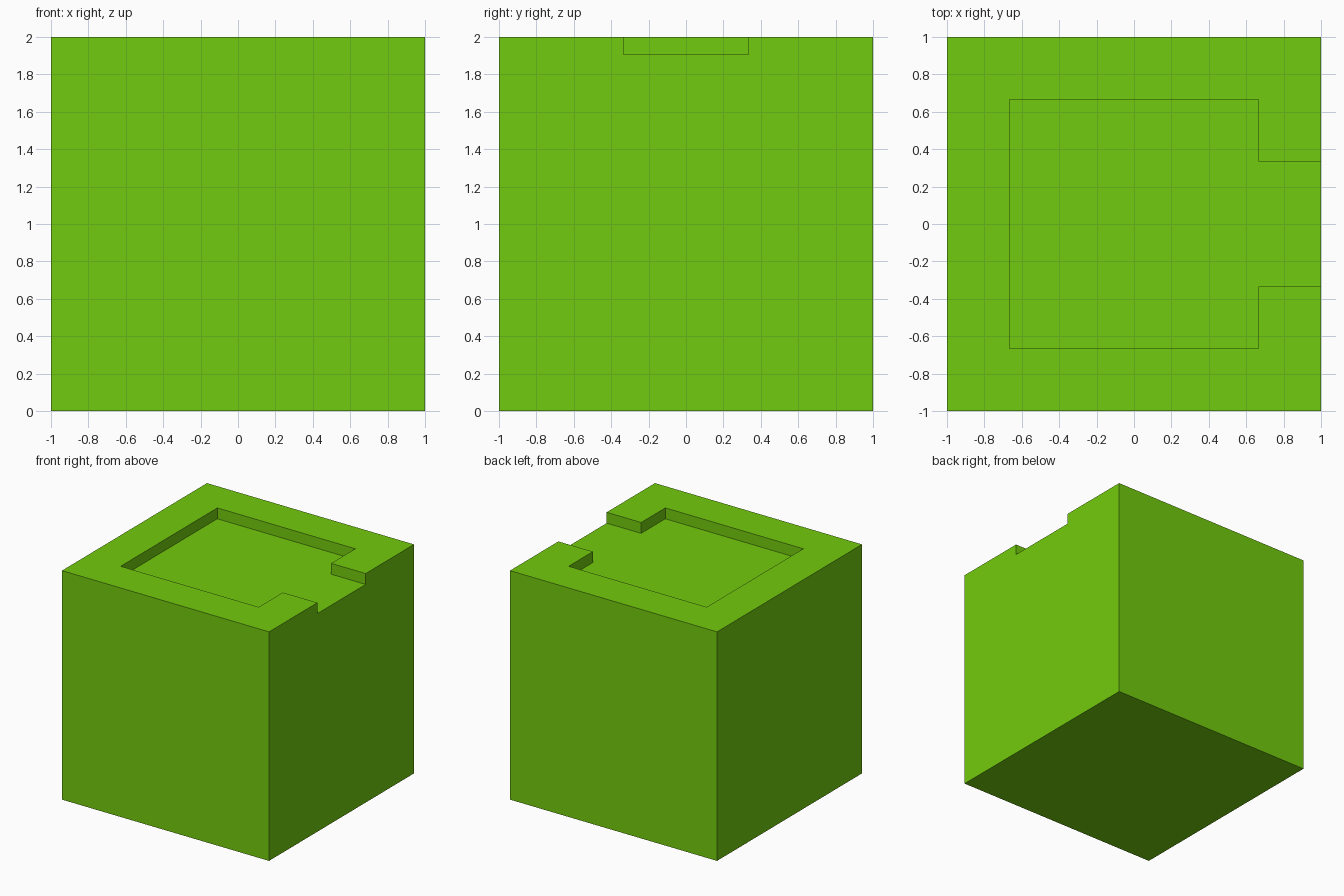
import bpy
import bmesh

default = bpy.data.objects.get("Cube")
if default:
    bpy.data.objects.remove(default, do_unlink=True)

SIZE = 2.0
HALF = SIZE / 2
FLOOR = 1.905     # height of the recessed floor
WELL = 2 / 3      # half width of the square recess
GAP = 1 / 3       # half width of the side opening
OVER = 0.3        # how far the cutter pokes past the block

# Leaf green material
green = bpy.data.materials.new("leaf green")
green.use_nodes = True
color = (0.171, 0.597, 0.0044, 1)
green.diffuse_color = color
green.node_tree.nodes["Principled BSDF"].inputs["Base Color"].default_value = color


def prism(name, outline, bottom, top):
    """Extrude a counter-clockwise outline straight up."""
    bm = bmesh.new()
    face = bm.faces.new([bm.verts.new((x, y, bottom)) for x, y in outline])
    extruded = bmesh.ops.extrude_face_region(bm, geom=[face], use_keep_orig=True)
    verts = [v for v in extruded["geom"] if isinstance(v, bmesh.types.BMVert)]
    bmesh.ops.translate(bm, verts=verts, vec=(0, 0, top - bottom))
    bmesh.ops.recalc_face_normals(bm, faces=bm.faces)
    mesh = bpy.data.meshes.new(name)
    bm.to_mesh(mesh)
    bm.free()
    mesh.materials.append(green)
    obj = bpy.data.objects.new(name, mesh)
    bpy.context.collection.objects.link(obj)
    return obj


# Solid cube block
square = [(-HALF, -HALF), (HALF, -HALF), (HALF, HALF), (-HALF, HALF)]
block = prism("block", square, 0, SIZE)

# Recess: square well with a channel opening on the +x side
half_outline = [(-WELL, -WELL), (WELL, -WELL), (WELL, -GAP), (HALF + OVER, -GAP)]
outline = half_outline + [(x, -y) for x, y in reversed(half_outline)]
cutter = prism("recess_cutter", outline, FLOOR, SIZE + OVER)
cutter.hide_render = True

# Carve the recess and discard the cutter
carve = block.modifiers.new("recess", 'BOOLEAN')
carve.operation = 'DIFFERENCE'
carve.solver = 'EXACT'
carve.object = cutter
bpy.context.view_layer.objects.active = block
bpy.ops.object.modifier_apply(modifier=carve.name)
bpy.data.objects.remove(cutter, do_unlink=True)
